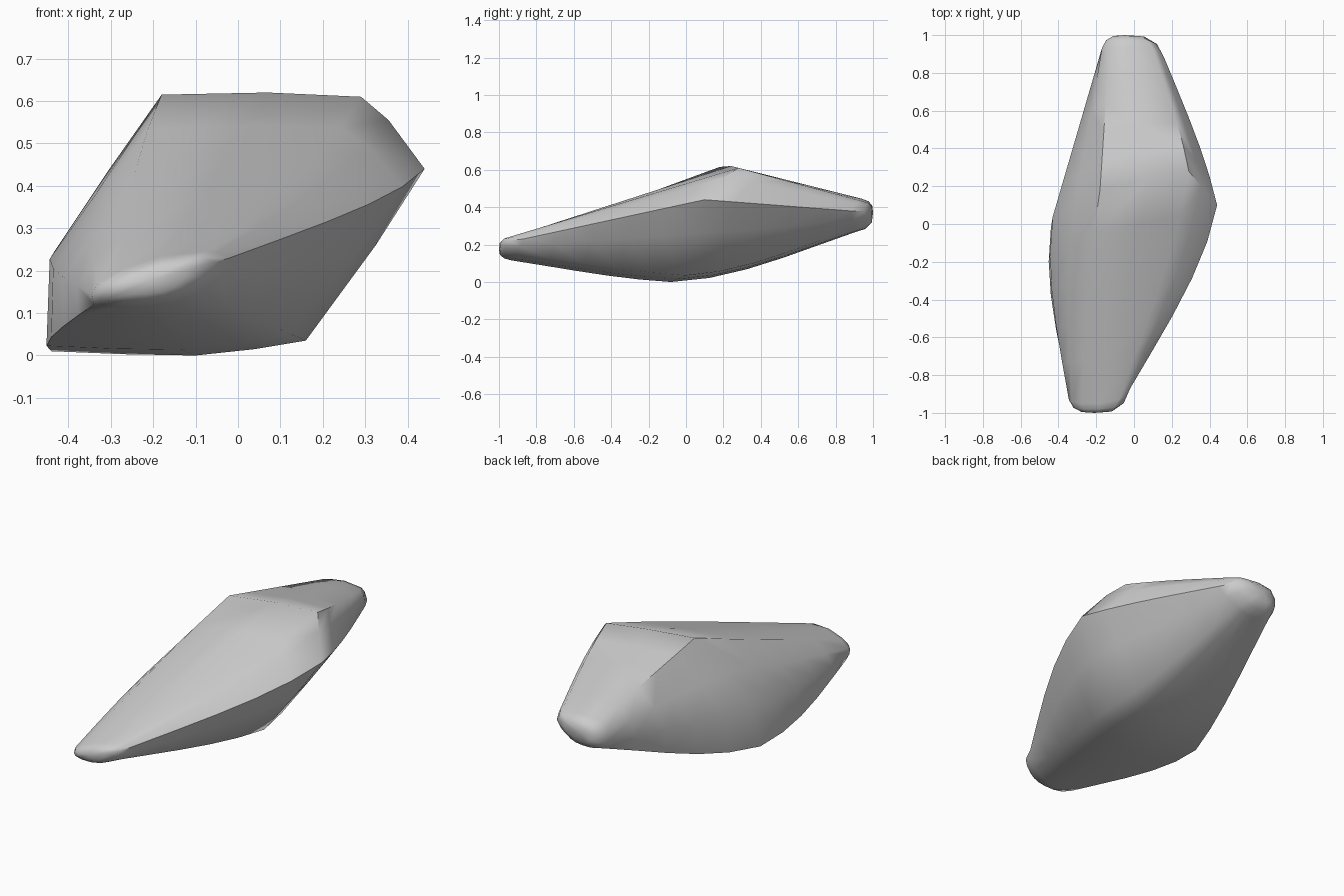
import bpy, bmesh, math
from mathutils import Vector

if "Cube" in bpy.data.objects:
    bpy.data.objects.remove(bpy.data.objects["Cube"])

# Tilted girdle around the middle of the stone, plus the two slanted end outlines
middle = [(-.44, -.02, .01), (-.27, -.06, .003), (-.10, -.08, 0), (.04, -.05, .015),
          (.16, 0, .035), (.325, .05, .26), (.44, .10, .44), (.355, .20, .555),
          (.29, .28, .61), (.07, .24, .62), (-.18, .18, .615), (-.31, .10, .43), (-.43, .04, .25)]
front = [(-.34, -.91, .12), (-.28, -.93, .115), (-.22, -.93, .115), (-.15, -.92, .125),
         (-.09, -.91, .15), (-.04, -.89, .19), (-.02, -.87, .23), (-.05, -.91, .243),
         (-.08, -.93, .245), (-.18, -.95, .235), (-.28, -.95, .20), (-.33, -.94, .17), (-.345, -.93, .145)]
back = [(-.15, .92, .28), (-.10, .90, .265), (-.04, .90, .265), (.01, .90, .27),
        (.05, .90, .285), (.12, .89, .33), (.16, .88, .38), (.13, .91, .42),
        (.10, .93, .435), (-.03, .94, .445), (-.13, .94, .43), (-.17, .93, .38), (-.17, .93, .32)]

bm = bmesh.new()


def ring(points):
    return [bm.verts.new(p) for p in points]


def bridge(a, b):
    n = len(a)
    for i in range(n):
        bm.faces.new((a[i], a[(i + 1) % n], b[(i + 1) % n], b[i]))


def half(start, tip, tip_centre, left, right, under):
    """Loft from the girdle to one end with separate bulges, then round the end."""
    prev = start
    c = Vector(tip_centre)
    for t in (.2, .4, .6, .8, 1):
        pts = [Vector(m).lerp(Vector(e), t) for m, e in zip(middle, tip)]
        mid = sum(pts, Vector()) / len(pts)
        k = 4 * t * (1 - t)
        for p in pts:
            d = p - mid
            p.x += d.x * k * (right if d.x > 0 else left)
            p.z += d.z * k * (under if d.z < 0 else 0)
        cur = ring(pts)
        bridge(prev, cur)
        prev = cur
    for s, f in ((.82, .6), (.5, .93)):
        pts = []
        for e in tip:
            e = Vector(e)
            p = c + (e - c) * s
            p.y = e.y + (c.y - e.y) * f
            pts.append(p)
        cur = ring(pts)
        bridge(prev, cur)
        prev = cur
    centre = bm.verts.new(c)
    for i in range(len(prev)):
        bm.faces.new((prev[i], prev[(i + 1) % len(prev)], centre))


girdle = ring(middle)
half(girdle, front, (-.21, -1, .175), .13, .16, .06)
half(girdle, back, (-.05, 1, .37), 0, .06, .20)
bmesh.ops.recalc_face_normals(bm, faces=bm.faces)

# Single smooth stone
mesh = bpy.data.meshes.new("rock")
bm.to_mesh(mesh)
bm.free()
rock = bpy.data.objects.new("rock", mesh)
bpy.context.collection.objects.link(rock)
bpy.context.view_layer.objects.active = rock
rock.select_set(True)
bpy.ops.object.shade_smooth_by_angle(angle=math.radians(50))
